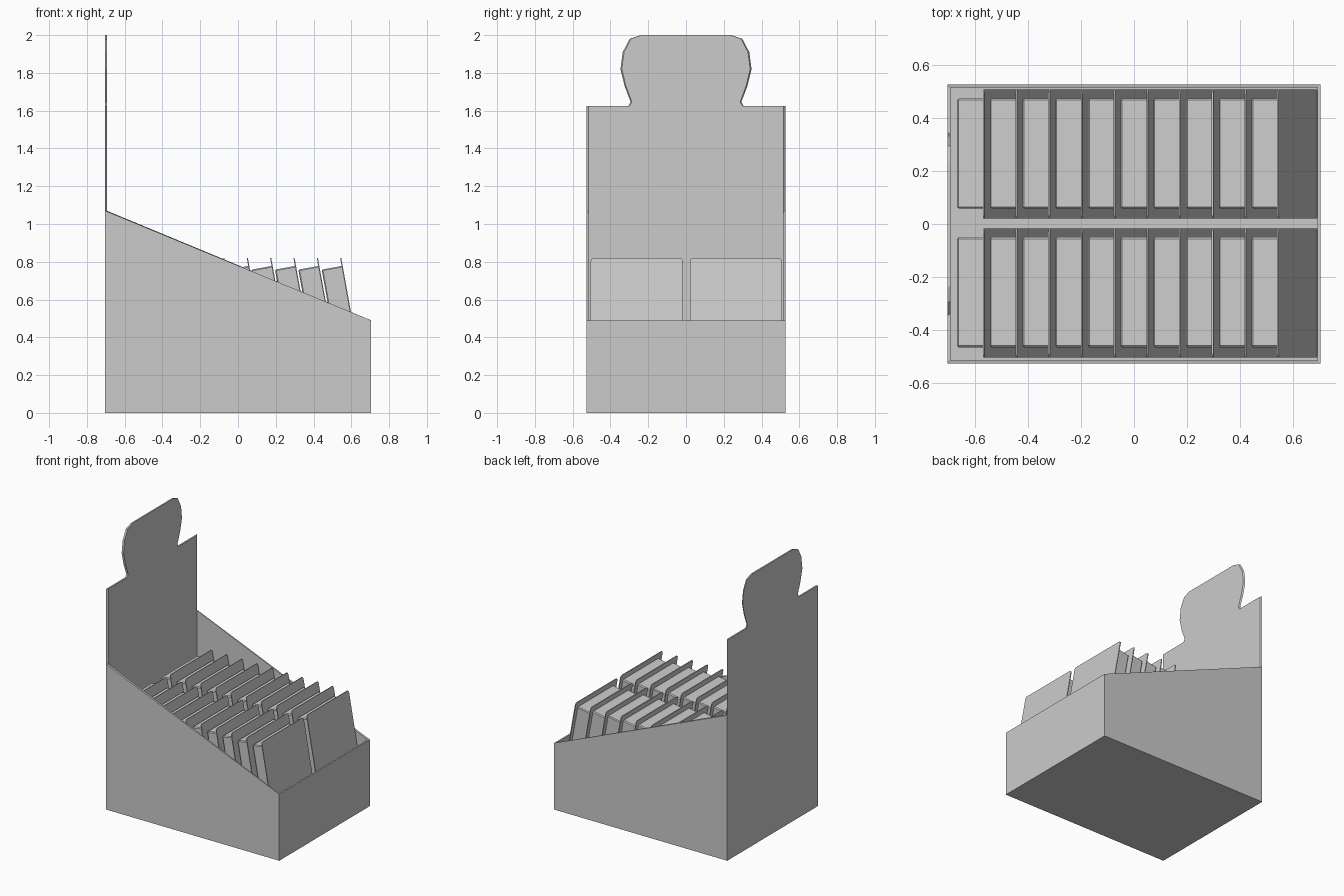
import bpy, bmesh, math

cube = bpy.data.objects.get("Cube")
if cube:
    bpy.data.objects.remove(cube, do_unlink=True)

# One plain grey card colour
grey = bpy.data.materials.new("light_grey_card")
grey.use_nodes = True
colour = (0.6, 0.6, 0.6, 1)
grey.diffuse_color = colour
grey.node_tree.nodes["Principled BSDF"].inputs["Base Color"].default_value = colour


def to_mesh(bm, name):
    bmesh.ops.recalc_face_normals(bm, faces=bm.faces)
    mesh = bpy.data.meshes.new(name)
    bm.to_mesh(mesh)
    bm.free()
    mesh.materials.append(grey)
    return mesh


def place(mesh, name, loc=(0, 0, 0), tilt=0):
    obj = bpy.data.objects.new(name, mesh)
    obj.location = loc
    obj.rotation_euler.y = tilt
    bpy.context.collection.objects.link(obj)
    return obj


# Display box: one folded sheet with a tall shaped back and sloping sides
HALF_X, HALF_Y, WALL = 0.705, 0.527, 0.011
BACK_Z, FRONT_Z = 1.07, 0.49

half = [(HALF_Y, 0), (HALF_Y, BACK_Z), (HALF_Y, 1.625), (0.305, 1.625),
        (0.293, 1.647), (0.325, 1.73), (0.347, 1.82), (0.335, 1.91),
        (0.298, 1.98), (0.24, 2.0)]
outline = half + [(-y, z) for y, z in reversed(half)]


def layer(bm, inset):
    """Back outline and front corners, pulled in by the wall thickness."""
    k = (HALF_Y - inset) / HALF_Y
    back = [bm.verts.new((-HALF_X + inset, y * k, max(z, inset))) for y, z in outline]
    front = [bm.verts.new((HALF_X - inset, s * (HALF_Y - inset), z))
             for s, z in ((1, inset), (1, FRONT_Z), (-1, FRONT_Z), (-1, inset))]
    bm.faces.new(back)
    bm.faces.new(front)
    bm.faces.new((back[0], back[1], front[1], front[0]))
    bm.faces.new((back[-1], back[-2], front[2], front[3]))
    bm.faces.new((back[0], front[0], front[3], back[-1]))
    # open rim: along the back panel, then around the sloping top
    return back[1:-1] + [front[2], front[1]]


bm = bmesh.new()
outer_rim = layer(bm, 0)
inner_rim = layer(bm, WALL)
count = len(outer_rim)
for i in range(count):
    j = (i + 1) % count
    bm.faces.new((outer_rim[i], outer_rim[j], inner_rim[j], inner_rim[i]))
place(to_mesh(bm, "display_box"), "display_box")

# Backing card: thin sheet with small rounded corners
CARD_W, CARD_H, CARD_T, RADIUS = 0.487, 0.82, 0.006, 0.016
bm = bmesh.new()
points = []
for cy, cz, start in ((1, 1, 0), (-1, 1, 90), (-1, 0, 180), (1, 0, 270)):
    for step in range(4):
        a = math.radians(start + step * 30)
        y = cy * (CARD_W / 2 - RADIUS) + RADIUS * math.cos(a)
        z = (CARD_H - RADIUS if cz else RADIUS) + RADIUS * math.sin(a)
        points.append(bm.verts.new((0, y, z)))
sheet = bm.faces.new(points)
extruded = bmesh.ops.extrude_face_region(bm, geom=[sheet], use_keep_orig=True)
for v in extruded["geom"]:
    if isinstance(v, bmesh.types.BMVert):
        v.co.x -= CARD_T
card_mesh = to_mesh(bm, "backing_card")

# Pack body: slim block behind the card with softened edges
BODY_D, BODY_W, BODY_LOW, BODY_TOP = 0.107, 0.416, 0.04, 0.778
bm = bmesh.new()
bmesh.ops.create_cube(bm, size=1)
for v in bm.verts:
    v.co.x = v.co.x * BODY_D - CARD_T - BODY_D / 2
    v.co.y *= BODY_W
    v.co.z = BODY_TOP if v.co.z > 0 else BODY_LOW
back_edges = [e for e in bm.edges if any(v.co.x < -BODY_D / 2 for v in e.verts)]
bmesh.ops.bevel(bm, geom=back_edges, offset=0.006, segments=1, affect="EDGES")
body_mesh = to_mesh(bm, "pack_body")

# Two rows of ten leaning packs
TILT, PITCH, FIRST_X = math.radians(-10.2), 0.1236, 0.692
for side, row_y in (("left", 0.264), ("right", -0.261)):
    for n in range(10):
        x = FIRST_X - n * PITCH
        card_loc = (x, row_y, WALL + 0.002)
        tag = f"{side}_row_{n + 1}"
        place(card_mesh, "backing_card_" + tag, card_loc, TILT)
        place(body_mesh, "pack_body_" + tag, (x, row_y + 0.003, WALL + 0.002), TILT)
